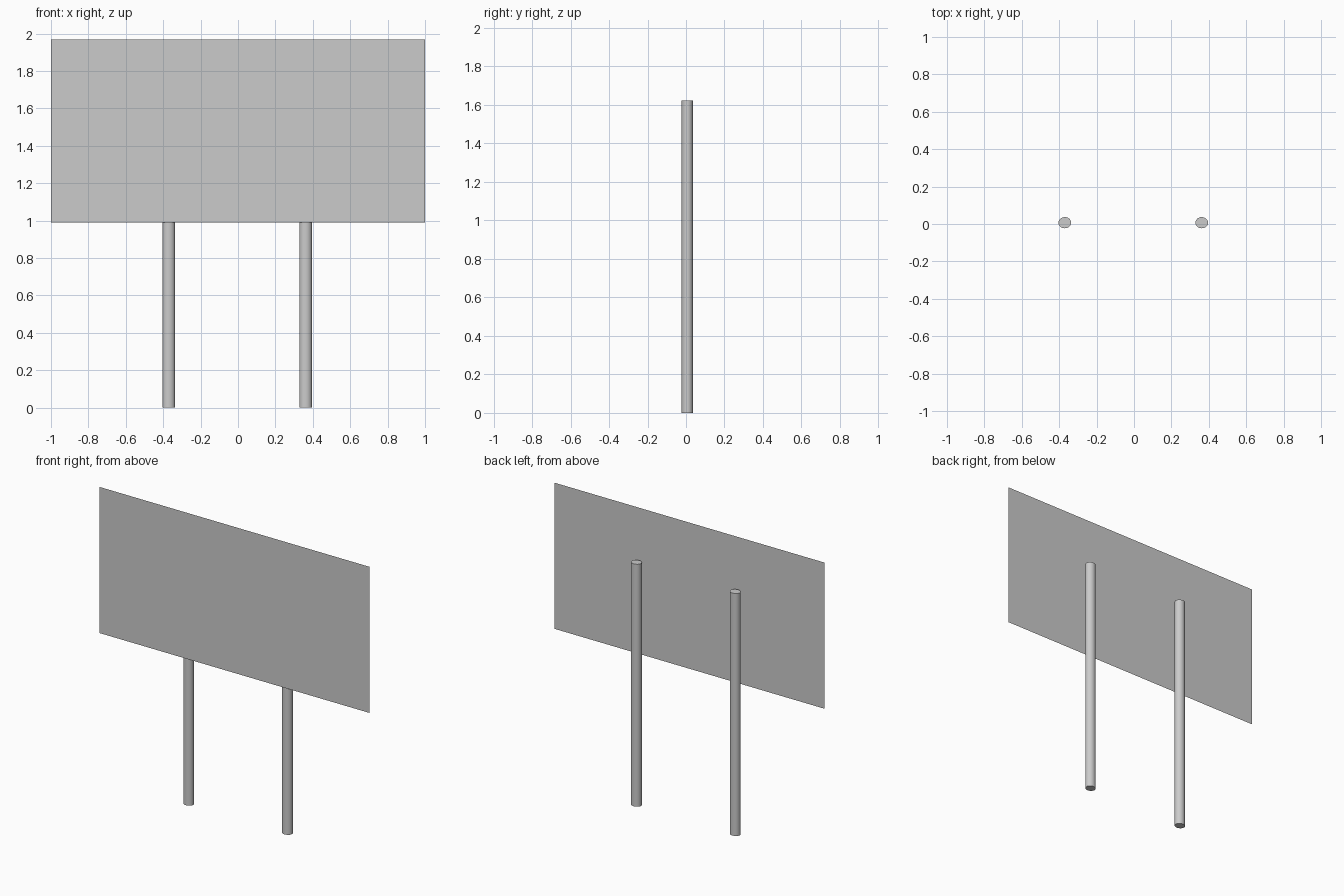
import bpy, math

if "Cube" in bpy.data.objects:
    bpy.data.objects.remove(bpy.data.objects["Cube"])

# Thin sign panel: a single upright sheet in front of the posts
bpy.ops.mesh.primitive_plane_add(size=2, location=(0, -0.037, 1.478),
                                 rotation=(math.radians(90), 0, 0))
panel = bpy.context.object
panel.name = "sign_panel"
panel.scale = (1.0, 0.489, 1.0)
bpy.ops.object.transform_apply(location=False, rotation=True, scale=True)

POST_HEIGHT = 1.623


# Slightly oval round post with flat end caps
def add_post(name, x):
    bpy.ops.mesh.primitive_cylinder_add(vertices=24, radius=1, depth=POST_HEIGHT,
                                        location=(x, 0.007, POST_HEIGHT / 2))
    post = bpy.context.object
    post.name = name
    post.scale = (0.034, 0.030, 1.0)
    bpy.ops.object.transform_apply(location=False, rotation=False, scale=True)
    bpy.ops.object.shade_smooth_by_angle(angle=math.radians(35))


for name, x in (("left_post", -0.37), ("right_post", 0.362)):
    add_post(name, x)
